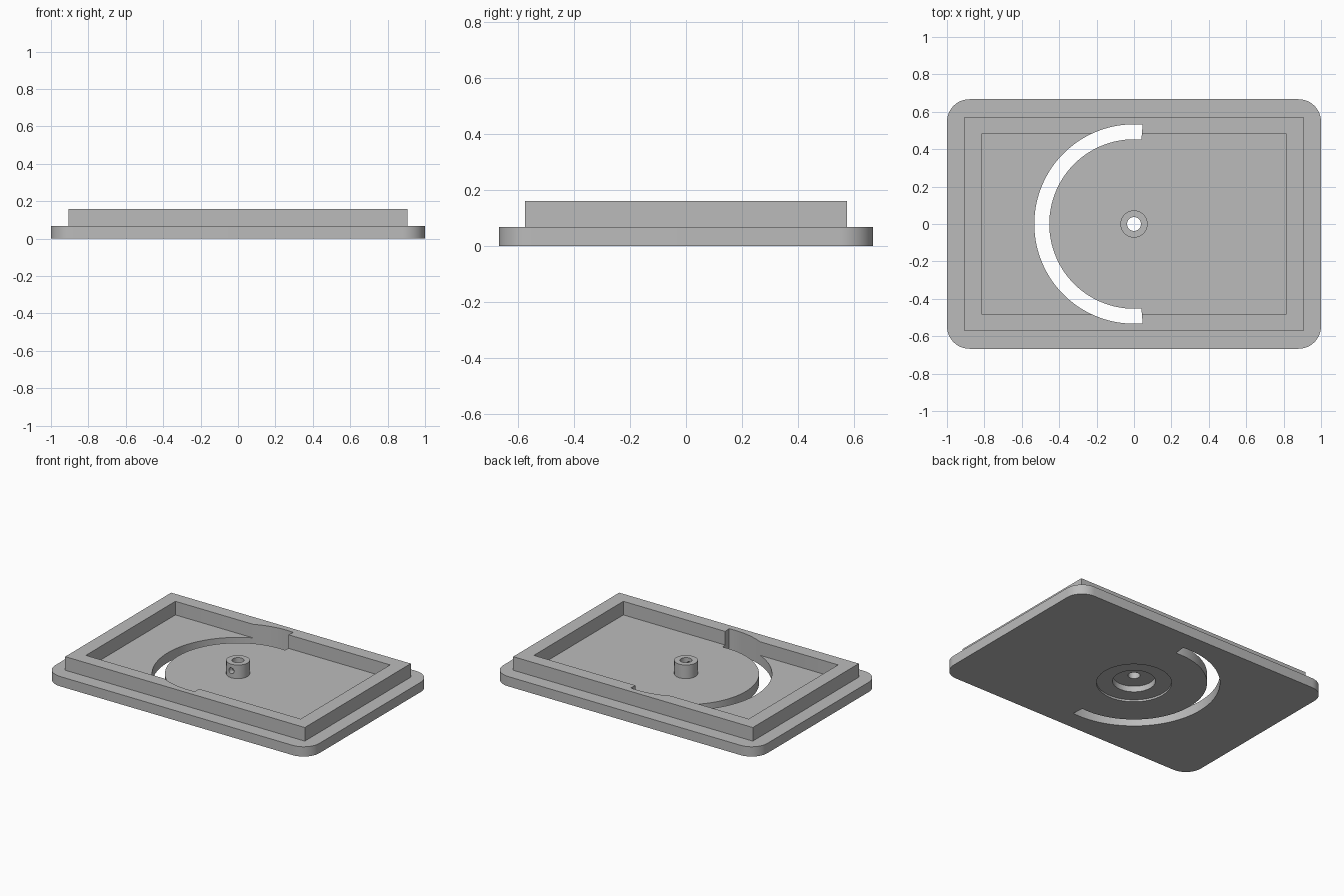
import bpy, bmesh
from math import cos, sin, pi, radians
from mathutils import Matrix

cube = bpy.data.objects.get("Cube")
if cube:
    bpy.data.objects.remove(cube, do_unlink=True)

# Single grey material
grey = bpy.data.materials.new("plain_grey")
grey.use_nodes = True
colour = (0.5, 0.5, 0.5, 1)
grey.diffuse_color = colour
grey.node_tree.nodes["Principled BSDF"].inputs["Base Color"].default_value = colour


def arc(radius, start, end, steps, cx=0, cy=0):
    """Points along an arc, angles in degrees."""
    angles = [radians(start + (end - start) * i / steps) for i in range(steps + 1)]
    return [(cx + radius * cos(a), cy + radius * sin(a)) for a in angles]


def circle(radius, steps=64):
    return arc(radius, 0, 360, steps)[:-1]


def rectangle(hx, hy):
    return [(-hx, -hy), (hx, -hy), (hx, hy), (-hx, hy)]


def prism(name, outline, z0, z1):
    """Extrude a flat outline from z0 to z1."""
    bm = bmesh.new()
    face = bm.faces.new([bm.verts.new((x, y, z0)) for x, y in outline])
    top = bmesh.ops.extrude_face_region(bm, geom=[face])["geom"]
    for v in top:
        if isinstance(v, bmesh.types.BMVert):
            v.co.z = z1
    bmesh.ops.recalc_face_normals(bm, faces=bm.faces)
    mesh = bpy.data.meshes.new(name)
    bm.to_mesh(mesh)
    bm.free()
    mesh.materials.append(grey)
    obj = bpy.data.objects.new(name, mesh)
    bpy.context.collection.objects.link(obj)
    return obj


def combine(target, tool, operation):
    """Apply a boolean and discard the tool."""
    bpy.context.view_layer.objects.active = target
    mod = target.modifiers.new(operation.lower(), "BOOLEAN")
    mod.operation, mod.solver, mod.object = operation, "EXACT", tool
    bpy.ops.object.modifier_apply(modifier=mod.name)
    bpy.data.objects.remove(tool, do_unlink=True)


floor, top = 0.067, 0.16
half_x, half_y, corner = 1.0, 0.667, 0.12

# Base plate with rounded corners
outline = []
for i, (sx, sy) in enumerate([(1, 1), (-1, 1), (-1, -1), (1, -1)]):
    outline += arc(corner, 90 * i, 90 * i + 90, 12,
                   sx * (half_x - corner), sy * (half_y - corner))
plate = prism("cover_plate", outline, 0, floor)

# Raised rectangular rim
rim = prism("rim", rectangle(0.907, 0.573), floor / 2, top)
combine(rim, prism("rim_opening", rectangle(0.813, 0.484), 0, 1), "DIFFERENCE")
combine(plate, rim, "UNION")

# Central boss
combine(plate, prism("boss", circle(0.073), 0.06, top), "UNION")

# Curved slot through plate and rim
slot = arc(0.533, 85, 275, 80) + arc(0.453, 275, 85, 80)
combine(plate, prism("slot_cutter", slot, -0.1, 0.3), "DIFFERENCE")

# Shaft hole and stepped recess underneath
for name, radius, z0, z1 in [("shaft_hole", 0.037, -0.1, 0.3),
                             ("wide_recess", 0.233, -0.1, 0.0133),
                             ("deep_recess", 0.133, -0.1, 0.0533)]:
    combine(plate, prism(name, circle(radius), z0, z1), "DIFFERENCE")

# Set-screw hole in the front of the boss
screw = prism("screw_hole", circle(0.02, 32), 0, 0.12)
screw.data.transform(Matrix.Translation((0, 0, 0.115)) @ Matrix.Rotation(pi / 2, 4, "X"))
combine(plate, screw, "DIFFERENCE")

# Smooth curved walls, keep edges crisp
bpy.ops.object.select_all(action="DESELECT")
plate.select_set(True)
bpy.context.view_layer.objects.active = plate
bpy.ops.object.shade_smooth_by_angle(angle=radians(30))
